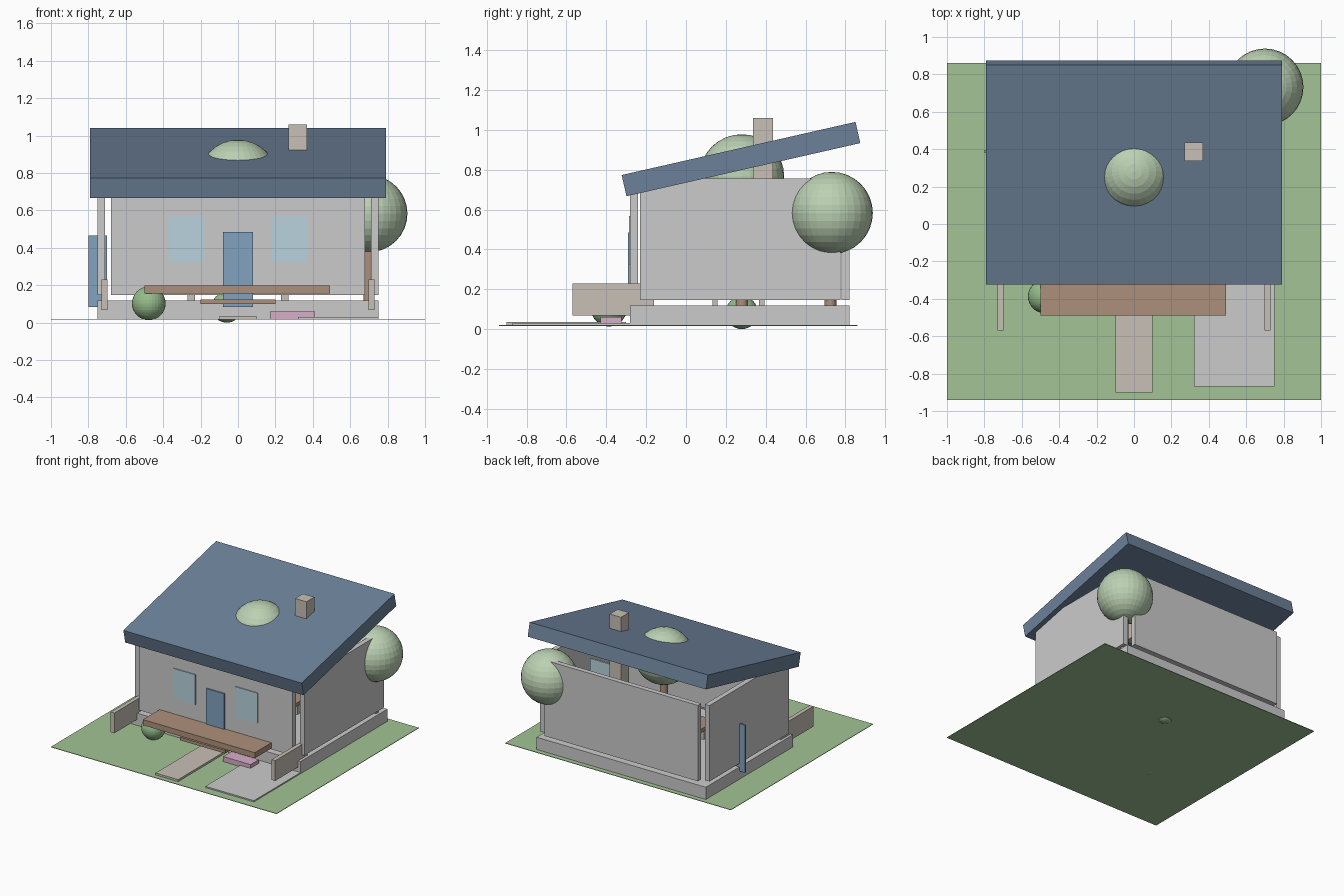
import bpy, math

if "Cube" in bpy.data.objects:
    bpy.data.objects.remove(bpy.data.objects["Cube"])

def mat(name, r, g, b):
    m = bpy.data.materials.new(name)
    m.diffuse_color = (r, g, b, 1)
    m.use_nodes = True
    m.node_tree.nodes["Principled BSDF"].inputs["Base Color"].default_value = m.diffuse_color
    return m

GRASS = mat("grass", .36, .55, .30)
ROOF = mat("roof_blue", .15, .22, .32)
WOOD = mat("wood", .42, .28, .20)
GLASS = mat("glass", .48, .65, .72)
DOOR = mat("door_blue", .22, .36, .52)
STONE = mat("stone", .58, .53, .47)
LEAF = mat("leaf", .50, .64, .45)
BUSH = mat("bush_green", .30, .50, .26)
PINK = mat("flower_pink", .68, .42, .58)

def finish(name, m):
    ob = bpy.context.object
    ob.name = name
    if m:
        ob.data.materials.append(m)
    return ob

def box(name, x, y, z, m=None):
    """Box from (min, max) pairs on each axis."""
    bpy.ops.mesh.primitive_cube_add(size=1, location=[sum(a) / 2 for a in (x, y, z)])
    ob = finish(name, m)
    ob.scale = [a[1] - a[0] for a in (x, y, z)]
    return ob

def ball(name, loc, r, m):
    bpy.ops.mesh.primitive_uv_sphere_add(segments=32, ring_count=16, radius=r, location=loc)
    return finish(name, m)

def post(name, x, y, z, r, m):
    bpy.ops.mesh.primitive_cylinder_add(vertices=24, radius=r, depth=z[1] - z[0],
                                        location=(x, y, sum(z) / 2))
    return finish(name, m)

# Ground, paving and foundation
box("lawn", (-1, 1), (-.94, .86), (.016, .02), GRASS)
box("path", (-.1, .1), (-.9, -.3), (.018, .036), STONE)
box("driveway", (.32, .75), (-.87, -.1), (.018, .03))
box("foundation", (-.75, .75), (-.28, .82), (.02, .118))

# Walls, separated at the corners
WZ = (.147, .755)
box("front_wall", (-.68, .68), (-.28, -.24), WZ)
box("back_wall", (-.68, .68), (.78, .82), WZ)
for side, s in (("left", -1), ("right", 1)):
    box(side + "_wall", sorted((s * .71, s * .75)), (-.23, .775), WZ)
    box(side + "_fence", sorted((s * .697, s * .729)), (-.57, -.16), (.068, .23), STONE)
    wx = s * .275
    box(side + "_window", (wx - .097, wx + .097), (-.287, -.272), (.325, .567), GLASS)

# Doors and inner window
box("front_door", (-.08, .08), (-.29, -.27), (.083, .485), DOOR)
box("side_door", (-.8, -.7), (.38, .395), (.085, .465), DOOR)
box("inner_window", (.46, .655), (.262, .277), (.325, .567), GLASS)

# Sloped roof and chimney
roof = box("roof", (-.79, .79), (-.326, .878), (.799, .908), ROOF)
roof.rotation_euler.x = math.radians(12.8)
box("chimney", (.27, .37), (.337, .437), (.5, 1.06), STONE)

# Porch deck, step and flower bed
box("porch_deck", (-.5, .492), (-.49, -.275), (.155, .2), WOOD)
box("porch_step", (-.2, .2), (-.45, -.285), (.1, .125), WOOD)
box("flower_bed", (.17, .412), (-.43, -.325), (.02, .06), PINK)

# Indoor table
box("table_top", (-.35, .35), (.12, .42), (.25, .28), WOOD)
for x in (-.25, .25):
    for y in (.145, .38):
        box("table_leg", (x - .02, x + .02), (y - .013, y + .013), (.118, .25), STONE)

# Trees and bushes
post("back_tree_trunk", .7, .725, (.1, .5), .03, WOOD)
ball("back_tree_crown", (.7, .732, .583), .206, LEAF)
post("inner_tree_trunk", 0, .28, (.11, .65), .03, WOOD)
ball("inner_tree_crown", (0, .28, .765), .213, LEAF)
ball("front_bush", (-.477, -.387, .103), .09, BUSH)
ball("inner_bush", (-.06, .28, .082), .082, BUSH)
